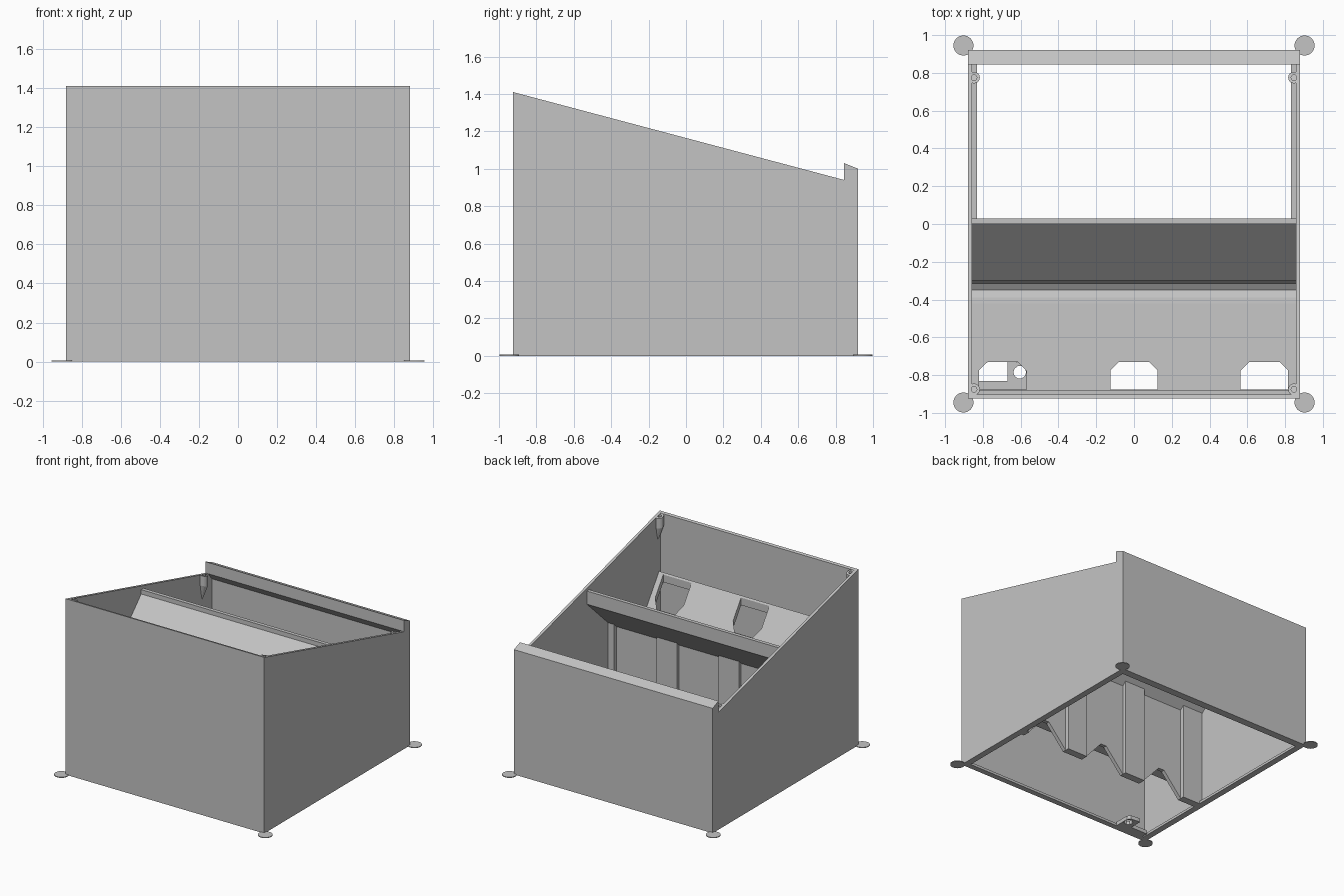
import bpy, bmesh, math

cube = bpy.data.objects.get("Cube")
if cube:
    bpy.data.objects.remove(cube, do_unlink=True)

GREY = (0.55, 0.55, 0.55, 1)
mat = bpy.data.materials.new("plain grey")
mat.use_nodes = True
mat.diffuse_color = GREY
mat.node_tree.nodes["Principled BSDF"].inputs["Base Color"].default_value = GREY

PLACE = {"x": lambda a, b, t: (t, a, b),
         "y": lambda a, b, t: (a, t, b),
         "z": lambda a, b, t: (a, b, t)}


def finish(name, bm):
    bmesh.ops.recalc_face_normals(bm, faces=bm.faces)
    mesh = bpy.data.meshes.new(name)
    bm.to_mesh(mesh)
    bm.free()
    mesh.materials.append(mat)
    obj = bpy.data.objects.new(name, mesh)
    bpy.context.scene.collection.objects.link(obj)
    return obj


def prism(name, outline, axis, lo, hi):
    """Extrude a flat outline along one axis."""
    bm = bmesh.new()
    ends = [[bm.verts.new(PLACE[axis](a, b, t)) for a, b in outline] for t in (lo, hi)]
    n = len(outline)
    for ring in ends:
        bm.faces.new(ring)
    for i in range(n):
        j = (i + 1) % n
        bm.faces.new((ends[0][i], ends[0][j], ends[1][j], ends[1][i]))
    return finish(name, bm)


def circle(cx, cy, r, n):
    return [(cx + r * math.cos(math.tau * i / n), cy + r * math.sin(math.tau * i / n))
            for i in range(n)]


def rect(x0, x1, y0, y1):
    return [(x0, y0), (x1, y0), (x1, y1), (x0, y1)]


def cut(obj, cutter):
    mod = obj.modifiers.new("cut", "BOOLEAN")
    mod.operation = "DIFFERENCE"
    mod.solver = "EXACT"
    mod.object = cutter
    cutter.hide_render = True
    cutter.hide_set(True)
    cutter.display_type = "WIRE"


W, FRONT, BACK, T = 0.88, -0.925, 0.92, 0.022


def slope_z(y):
    return 1.41 - 0.2655 * (y - FRONT)


# Outer walls with a sloping top and a raised back lip
side = [(FRONT, 0), (BACK, 0), (BACK, 1.0), (0.845, 1.03), (0.845, 0.94), (FRONT, 1.41)]
prism("left_wall", side, "x", W - T, W)
prism("right_wall", side, "x", -W, T - W)
prism("front_wall", [(FRONT, 0), (FRONT + T, 0), (FRONT + T, slope_z(FRONT + T)), (FRONT, 1.41)],
      "x", T - W, W - T)
prism("back_wall_with_lip", [(0.895, 0), (BACK, 0), (BACK, 1.0), (0.845, 1.03),
                             (0.845, 0.94), (0.895, 0.88)], "x", T - W, W - T)

# Bottom rim
prism("front_rim", rect(T - W, W - T, FRONT + T, -0.88), "z", 0, 0.02)
prism("back_rim", rect(T - W, W - T, 0.86, 0.895), "z", 0, 0.02)
for label, s in (("left", 1), ("right", -1)):
    prism(label + "_rim", rect(s * 0.83, s * (W - T), -0.88, 0.86), "z", 0, 0.02)

# Hopper: steep front chute, rounded valley, upright wall, slanted shelf
hopper = prism("hopper", [
    (-0.885, 0.945), (-0.42, 0.275), (-0.39, 0.238), (-0.35, 0.222), (-0.315, 0.245),
    (-0.30, 0.29), (-0.30, 0.79), (0, 1.10), (0, 1.135), (0.03, 1.135), (0.03, 1.03),
    (-0.27, 0.75), (-0.27, 0.19), (-0.39, 0.19), (-0.45, 0.25), (-0.885, 0.885)],
    "x", T - W, W - T)
for i, mid in enumerate((-0.695, 0, 0.69)):
    a, b = mid - 0.125, mid + 0.125
    cut(hopper, prism("chute_opening_cutter_%d" % i,
                      [(a, -0.876), (b, -0.876), (b, -0.775), (b - 0.045, -0.73),
                       (a + 0.045, -0.73), (a, -0.775)], "z", 0.5, 1.2))

# Notched skirt below the hopper, and the pillars standing on its flats
flats = (-0.765, -0.21, 0.34, 0.895)
edge = W - T
outline = [(-edge, 0.2), (-edge, 0)]
for i, c in enumerate(flats):
    if i:
        outline.append((c - 0.09, 0))
    if i < 3:
        outline += [(c + 0.09, 0), (c + 0.25, 0.18), (c + 0.30, 0.18)]
outline += [(edge, 0), (edge, 0.2)]
prism("hopper_skirt", outline, "y", -0.30, -0.27)
for i, c in enumerate(flats):
    a, b = max(c - 0.09, -edge), min(c + 0.09, edge)
    prism("pillar_%d" % i, [(-0.27, 0), (-0.24, 0), (-0.24, 0.778), (-0.27, 0.75)], "x", a, b)

# Cable tab with a hole
tab = prism("cable_tab", [(-0.82, -0.88), (-0.57, -0.88), (-0.57, -0.76), (-0.59, -0.735),
                          (-0.64, -0.73), (-0.67, -0.73), (-0.67, -0.83), (-0.82, -0.83)],
            "z", 0, 0.03)
cut(tab, prism("cable_hole_cutter", circle(-0.605, -0.785, 0.034, 10), "z", -0.1, 0.1))


def screw_boss(name, s, y):
    """Hollow boss that tapers down into the side wall."""
    bm = bmesh.new()
    x, n = s * 0.847, 16

    def ring(r, drop):
        return [bm.verts.new((px, py, slope_z(py) - 0.002 - drop)) for px, py in circle(x, y, r, n)]

    rings = [ring(0.015, 0.08), ring(0.015, 0), ring(0.031, 0), ring(0.031, 0.08)]
    tip = bm.verts.new((s * 0.87, y, slope_z(y) - 0.23))
    bm.faces.new(rings[0])
    for i in range(n):
        j = (i + 1) % n
        for p, q in zip(rings, rings[1:]):
            bm.faces.new((p[i], p[j], q[j], q[i]))
        bm.faces.new((rings[3][i], rings[3][j], tip))
    finish(name, bm)


# Screw bosses and flat corner feet
for label, s in (("left", 1), ("right", -1)):
    screw_boss("front_%s_boss" % label, s, -0.875)
    screw_boss("back_%s_boss" % label, s, 0.775)
    for end, y in (("front", -0.945), ("back", 0.945)):
        prism("%s_%s_foot" % (end, label), circle(s * 0.903, y, 0.053, 32), "z", 0, 0.006)
